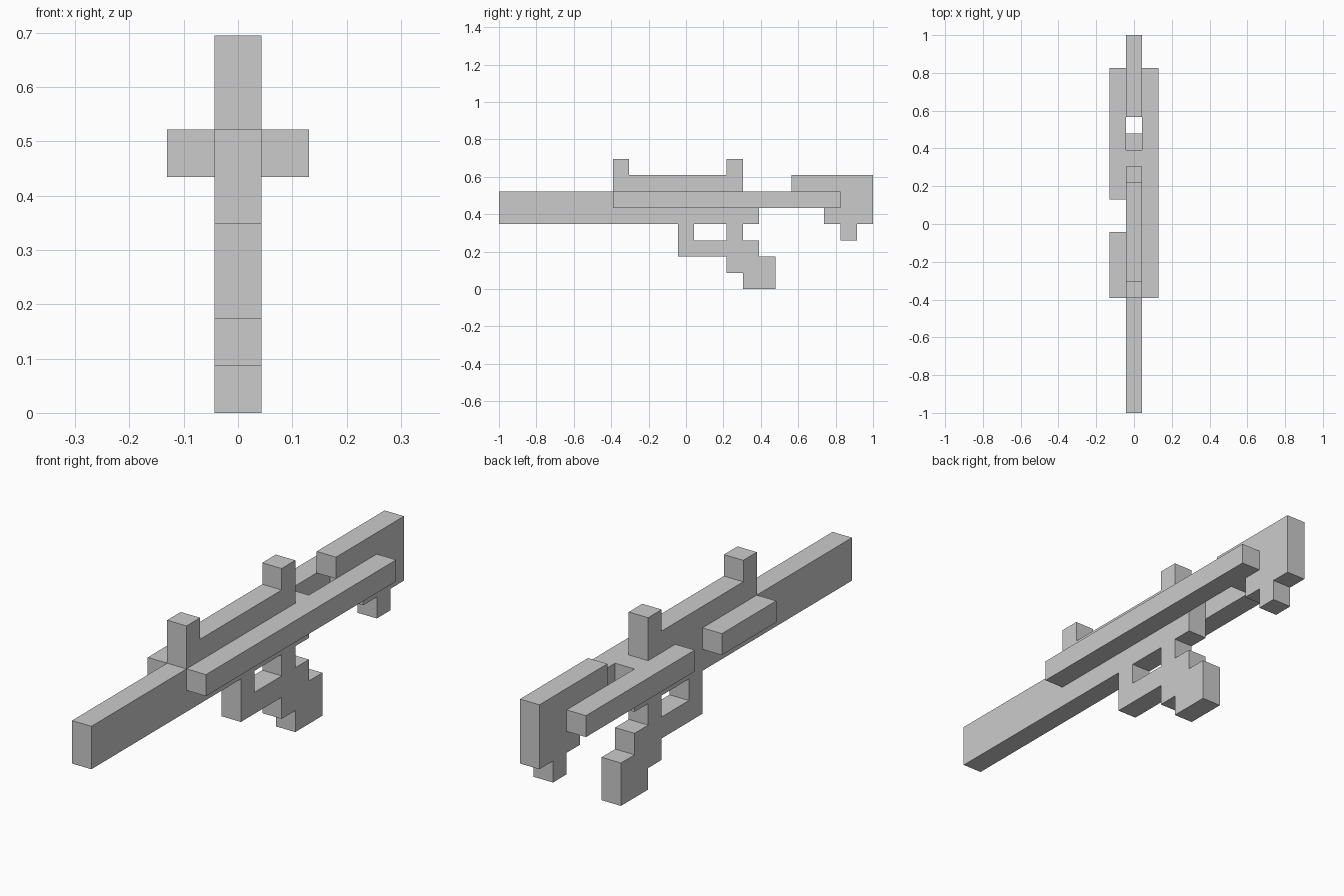
import bpy, bmesh
from mathutils import Matrix

if "Cube" in bpy.data.objects:
    bpy.data.objects.remove(bpy.data.objects["Cube"])

U = 2 / 23  # one block; profiles below are in blocks along y and up z
TO_SIDE = Matrix(((0, 0, 1, 0), (1, 0, 0, 0), (0, 1, 0, 0), (0, 0, 0, 1)))


def slab(name, outlines, column=0):
    """Extrude side-view outlines (extra outlines are holes) one block wide in x."""
    curve = bpy.data.curves.new(name + "_profile", 'CURVE')
    curve.dimensions = '2D'
    curve.fill_mode = 'BOTH'
    curve.extrude = U / 2
    for pts in outlines:
        spline = curve.splines.new('POLY')
        spline.points.add(len(pts) - 1)
        for p, (i, j) in zip(spline.points, pts):
            p.co = (i * U - 1, j * U, 0, 1)
        spline.use_cyclic_u = True
    helper = bpy.data.objects.new(name + "_helper", curve)
    bm = bmesh.new()
    bm.from_mesh(helper.to_mesh())
    helper.to_mesh_clear()
    bpy.data.objects.remove(helper)
    bpy.data.curves.remove(curve)

    bmesh.ops.remove_doubles(bm, verts=bm.verts, dist=1e-4)
    bm.transform(Matrix.Translation((column * U, 0, 0)) @ TO_SIDE)
    bmesh.ops.recalc_face_normals(bm, faces=bm.faces)
    for f in bm.faces:
        f.smooth = False
    mesh = bpy.data.meshes.new(name)
    bm.to_mesh(mesh)
    bm.free()
    obj = bpy.data.objects.new(name, mesh)
    bpy.context.collection.objects.link(obj)
    return obj


def rect(i0, i1, j0, j1):
    return [(i0, j0), (i1, j0), (i1, j1), (i0, j1)]


# Barrel, receiver, sights and stepped grip, with the trigger guard opening
body = [(0, 4), (11, 4), (11, 2), (14, 2), (14, 1), (15, 1), (15, 0), (17, 0),
        (17, 2), (16, 2), (16, 3), (15, 3), (15, 4), (16, 4), (16, 6), (15, 6),
        (15, 8), (14, 8), (14, 7), (8, 7), (8, 8), (7, 8), (7, 6), (0, 6)]
slab("body_and_grip", [body, rect(12, 14, 3, 4)])

# Shoulder stock
slab("stock", [[(20, 4), (21, 4), (21, 3), (22, 3), (22, 4), (23, 4), (23, 7),
                (18, 7), (18, 6), (19, 6), (19, 5), (20, 5)]])

# Side rails joining body and stock; the left one has a gap
for name, start, end, column in (("right_rail", 7, 21, 1),
                                 ("left_front_rail", 7, 11, -1),
                                 ("left_rear_rail", 13, 21, -1)):
    slab(name, [rect(start, end, 5, 6)], column)
